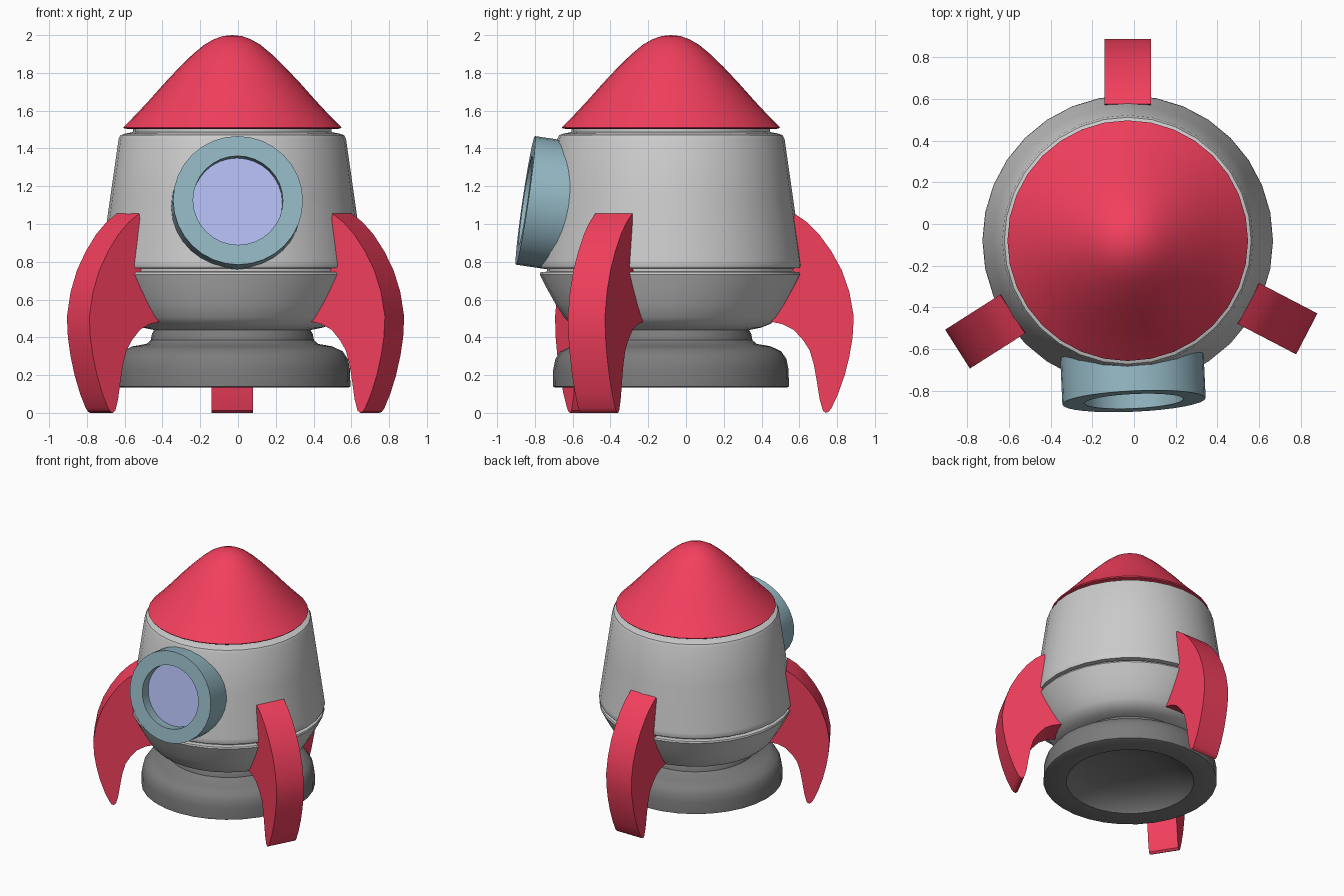
import bpy, bmesh, math
from mathutils import Matrix, Vector

if "Cube" in bpy.data.objects:
    bpy.data.objects.remove(bpy.data.objects["Cube"])

CENTRE = Vector((-0.03, -0.08, 0))
SEG = 32


def material(name, rgb):
    m = bpy.data.materials.new(name)
    m.diffuse_color = (*rgb, 1)
    m.use_nodes = True
    m.node_tree.nodes["Principled BSDF"].inputs["Base Color"].default_value = m.diffuse_color
    return m


RED = material("red", (0.90, 0.05, 0.11))
BLACK = material("black", (0.20, 0.20, 0.20))
TEAL = material("teal", (0.29, 0.47, 0.54))
BLUE = material("blue", (0.45, 0.51, 0.89))


def finish(bm, name, mat, matrix, angle=35):
    bmesh.ops.remove_doubles(bm, verts=bm.verts, dist=1e-5)
    bmesh.ops.recalc_face_normals(bm, faces=bm.faces)
    me = bpy.data.meshes.new(name)
    bm.to_mesh(me)
    bm.free()
    me.transform(matrix)
    ob = bpy.data.objects.new(name, me)
    bpy.context.collection.objects.link(ob)
    if mat:
        me.materials.append(mat)
    bpy.ops.object.select_all(action='DESELECT')
    ob.select_set(True)
    bpy.context.view_layer.objects.active = ob
    bpy.ops.object.shade_smooth_by_angle(angle=math.radians(angle))
    return ob


def lathe(name, profile, mat=None, matrix=Matrix.Translation(CENTRE), seg=SEG):
    """Spin (radius, height) points around the local z axis."""
    bm = bmesh.new()
    vs = [bm.verts.new((r, 0, z)) for r, z in profile]
    es = [bm.edges.new(p) for p in zip(vs, vs[1:])]
    bmesh.ops.spin(bm, geom=vs + es, axis=(0, 0, 1), cent=(0, 0, 0),
                   angle=math.tau, steps=seg, use_duplicate=False)
    return finish(bm, name, mat, matrix)


# Nose cone
lathe("nose_cone", [(0, 2.0), (0.05, 1.995), (0.10, 1.977), (0.15, 1.948),
                    (0.21, 1.898), (0.28, 1.83), (0.36, 1.745), (0.44, 1.655),
                    (0.51, 1.58), (0.577, 1.512), (0.572, 1.505), (0.50, 1.50), (0, 1.50)], RED)

# Hull with its neck, upper wall, groove and lower bowl
lathe("hull", [(0, 1.51), (0.525, 1.51), (0.525, 1.487), (0.57, 1.478), (0.592, 1.47),
               (0.602, 1.45), (0.645, 1.15), (0.693, 0.81), (0.697, 0.78), (0.692, 0.768),
               (0.655, 0.765), (0.655, 0.748), (0.69, 0.745), (0.694, 0.733),
               (0.66, 0.665), (0.61, 0.575), (0.565, 0.505), (0.53, 0.472), (0.48, 0.452),
               (0.42, 0.44), (0, 0.44)])

# Engine nozzle with a dished underside
lathe("nozzle", [(0, 0.445), (0.41, 0.445), (0.425, 0.42), (0.432, 0.385), (0.455, 0.365),
                 (0.53, 0.352), (0.585, 0.325), (0.612, 0.285), (0.623, 0.23), (0.625, 0.14),
                 (0.615, 0.135), (0.46, 0.135), (0.43, 0.17), (0.33, 0.225),
                 (0.18, 0.26), (0, 0.27)], BLACK)

# Porthole, tilted to lie along the sloping hull
port = (Matrix.Translation((0, -0.85, 1.125)) @ Matrix.Rotation(math.radians(2.6), 4, 'Z')
        @ Matrix.Rotation(math.radians(90 - 8.4), 4, 'X'))
lathe("porthole_ring", [(0.238, -0.25), (0.344, -0.25), (0.344, 0), (0.238, 0),
                        (0.238, -0.25)], TEAL, port)
lathe("porthole_glass", [(0, -0.08), (0.238, -0.08)], BLUE, port)

# Fins: one side profile (radius, height), extruded and set around the hull
FIN = [(0.655, 1.055), (0.72, 1.01), (0.785, 0.945), (0.85, 0.855), (0.905, 0.755),
       (0.945, 0.64), (0.968, 0.51), (0.962, 0.40), (0.945, 0.30), (0.92, 0.20),
       (0.885, 0.10), (0.85, 0.025), (0.835, 0.006), (0.82, 0.0), (0.805, 0.012),
       (0.788, 0.07), (0.772, 0.17), (0.757, 0.255), (0.735, 0.33), (0.70, 0.385),
       (0.65, 0.44), (0.59, 0.47), (0.51, 0.487), (0.58, 0.62), (0.645, 0.76), (0.63, 0.90)]
WIDTH = 0.221
for side, deg in (("back", 90), ("left", 212.5), ("right", 332.5)):
    bm = bmesh.new()
    face = bm.faces.new([bm.verts.new((r, -WIDTH / 2, z)) for r, z in FIN])
    ext = bmesh.ops.extrude_face_region(bm, geom=[face], use_keep_orig=True)["geom"]
    bmesh.ops.translate(bm, vec=(0, WIDTH, 0),
                        verts=[v for v in ext if isinstance(v, bmesh.types.BMVert)])
    finish(bm, side + "_fin", RED,
           Matrix.Translation(CENTRE) @ Matrix.Rotation(math.radians(deg), 4, 'Z'))
